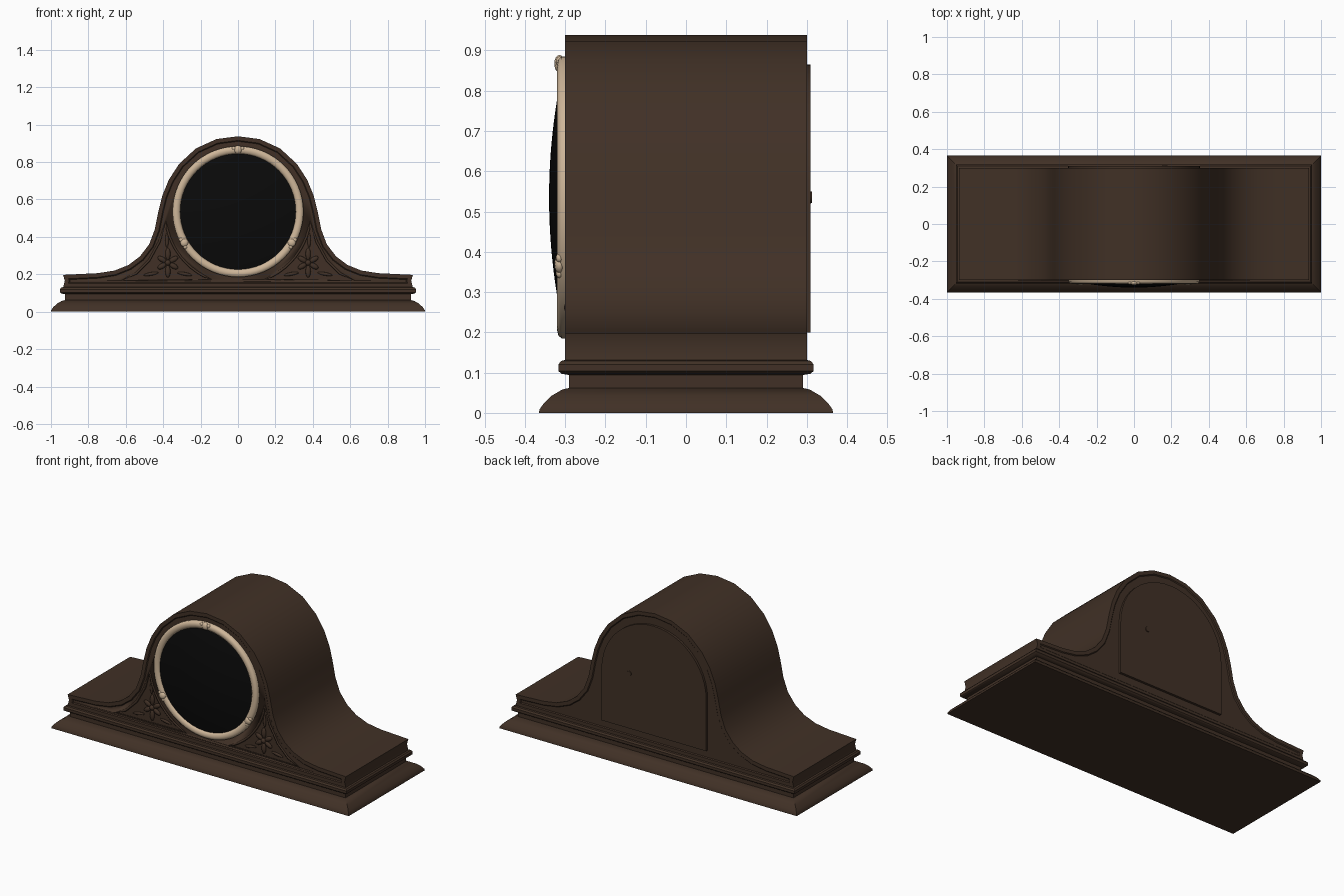
import bpy, bmesh, math
from mathutils import Matrix, Vector

cube = bpy.data.objects.get("Cube")
if cube:
    bpy.data.objects.remove(cube, do_unlink=True)


def material(name, rgb, rough):
    m = bpy.data.materials.new(name)
    m.use_nodes = True
    m.diffuse_color = (*rgb, 1)
    shader = m.node_tree.nodes["Principled BSDF"]
    shader.inputs["Base Color"].default_value = (*rgb, 1)
    shader.inputs["Roughness"].default_value = rough
    return m


WOOD = material("dark_walnut", (0.052, 0.030, 0.019), 0.5)
CREAM = material("pale_brass", (0.62, 0.47, 0.32), 0.4)
BLACK = material("black_glass", (0.003, 0.003, 0.003), 0.3)
DIAL_Z = 0.535


def finish(name, bm, mat, angle=35):
    bmesh.ops.recalc_face_normals(bm, faces=bm.faces)
    mesh = bpy.data.meshes.new(name)
    bm.to_mesh(mesh)
    bm.free()
    ob = bpy.data.objects.new(name, mesh)
    bpy.context.collection.objects.link(ob)
    mesh.materials.append(mat)
    bpy.ops.object.select_all(action="DESELECT")
    ob.select_set(True)
    bpy.context.view_layer.objects.active = ob
    bpy.ops.object.shade_smooth_by_angle(angle=math.radians(angle))
    return ob


def prism(outline, y0, y1):
    """Extrude an x-z outline from y0 to y1."""
    bm = bmesh.new()
    face = bm.faces.new([bm.verts.new((x, y0, z)) for x, z in outline])
    out = bmesh.ops.extrude_face_region(bm, geom=[face])
    moved = [v for v in out["geom"] if isinstance(v, bmesh.types.BMVert)]
    bmesh.ops.translate(bm, verts=moved, vec=(0, y1 - y0, 0))
    bmesh.ops.recalc_face_normals(bm, faces=bm.faces)
    return bm


def stepped_block(name, sections):
    """Loft rectangles, each given as (inset from the plinth edge, height)."""
    bm = bmesh.new()
    rings = []
    for d, z in sections:
        x, y = 1 - d, 0.365 - d
        rings.append([bm.verts.new((sx * x, sy * y, z))
                      for sx, sy in ((-1, -1), (1, -1), (1, 1), (-1, 1))])
    for a, b in zip(rings, rings[1:]):
        for i in range(4):
            j = (i + 1) % 4
            bm.faces.new((a[i], a[j], b[j], b[i]))
    bm.faces.new(rings[0][::-1])
    bm.faces.new(rings[-1])
    return finish(name, bm, WOOD)


def lathe(name, profile, mat, closed):
    """Spin (radius, y) points about the dial axis."""
    bm = bmesh.new()
    verts = [bm.verts.new((r, y, DIAL_Z)) for r, y in profile]
    edges = [bm.edges.new(p) for p in zip(verts, verts[1:])]
    if closed:
        edges.append(bm.edges.new((verts[-1], verts[0])))
    bmesh.ops.spin(bm, geom=verts + edges, cent=(0, 0, DIAL_Z), axis=(0, 1, 0),
                   angle=math.tau, steps=64)
    bmesh.ops.remove_doubles(bm, verts=bm.verts, dist=0.0001)
    return finish(name, bm, mat, 50)


def blob(bm, centre, size, tilt=0):
    """Add an ellipsoid turned about the y axis."""
    m = (Matrix.Translation(centre) @ Matrix.Rotation(tilt, 4, "Y")
         @ Matrix.Diagonal((*size, 1)))
    bmesh.ops.create_uvsphere(bm, u_segments=12, v_segments=8, radius=1, matrix=m)


# Base mouldings
stepped_block("plinth", [(0, 0), (0.001, 0.008), (0.012, 0.024), (0.032, 0.043),
                         (0.058, 0.058), (0.075, 0.062), (0.075, 0.1)])
stepped_block("waist_moulding", [(0.075, 0.094), (0.056, 0.097), (0.048, 0.104),
                                 (0.048, 0.12), (0.055, 0.129), (0.068, 0.132)])

# Case with a humped outline and a sunken front and back
half = [(0.935, 0.13), (0.926, 0.165), (0.935, 0.197), (0.75, 0.206), (0.66, 0.22),
        (0.585, 0.25), (0.525, 0.295), (0.475, 0.36), (0.445, 0.44), (0.425, 0.54),
        (0.405, 0.62), (0.37, 0.705), (0.315, 0.79), (0.225, 0.873), (0.115, 0.923)]
outline = half + [(0, 0.938)] + [(-x, z) for x, z in reversed(half)]
bm = prism(outline, -0.3, 0.3)
for sign in (-1, 1):
    bm.normal_update()
    face = [f for f in bm.faces if f.normal.y * sign > 0.9]
    bmesh.ops.inset_region(bm, faces=face, thickness=0.022, depth=0, use_even_offset=True)
    bmesh.ops.inset_region(bm, faces=face, thickness=0.005, depth=-0.005,
                           use_even_offset=True)
case = finish("case", bm, WOOD)

# Carved corner panels: recess, bead and flower
arc = [math.radians(-8 - 6 * i) for i in range(11)]
panel = [(0.39 * math.cos(a), DIAL_Z + 0.39 * math.sin(a)) for a in arc]
panel += [(0.62, 0.168), (0.545, 0.205), (0.475, 0.275), (0.42, 0.375)]
for side, label in ((1, "left"), (-1, "right")):
    shape = [(x * side, z) for x, z in panel]
    cutter = finish("panel_cutter", prism(shape, -0.34, -0.284), WOOD)
    cutter.hide_render = True
    bpy.context.view_layer.objects.active = case
    mod = case.modifiers.new("panel", "BOOLEAN")
    mod.operation = "DIFFERENCE"
    mod.object = cutter
    bpy.ops.object.modifier_apply(modifier=mod.name)
    bpy.data.objects.remove(cutter, do_unlink=True)

    curve = bpy.data.curves.new(label + "_panel_bead", "CURVE")
    curve.dimensions = "3D"
    curve.bevel_depth = 0.007
    curve.bevel_resolution = 1
    spline = curve.splines.new("POLY")
    spline.points.add(len(shape) - 1)
    for p, (x, z) in zip(spline.points, shape):
        p.co = (x, -0.294, z, 1)
    spline.use_cyclic_u = True
    curve.materials.append(WOOD)
    bead = bpy.data.objects.new(label + "_panel_bead", curve)
    bpy.context.collection.objects.link(bead)

    bm = bmesh.new()
    centre = Vector((0.375 * side, -0.287, 0.262))
    blob(bm, centre, (0.016, 0.016, 0.016))
    for i in range(6):
        a = i * math.tau / 6
        reach = 0.046 if i % 3 == 0 else 0.036
        out = Vector((math.sin(a), 0, math.cos(a)))
        blob(bm, centre + out * reach, (0.014, 0.01, reach * 0.72), a)
    # leaves pointing into the corners of the panel
    for dx, dz, tilt in ((0.09, -0.06, 1.75), (-0.09, -0.06, -1.75), (0.005, 0.12, 0)):
        blob(bm, centre + Vector((dx * side, 0, dz)), (0.009, 0.007, 0.04), tilt * side)
    finish(label + "_panel_flower", bm, WOOD, 60)

# Dial: domed glass and bezel
dome = [(0.318 * i / 12, -0.34 + 0.034 * (i / 12) ** 2) for i in range(13)]
lathe("dial_glass", dome + [(0.318, -0.29)], BLACK, False)
lathe("bezel", [(0.35, -0.285), (0.35, -0.309), (0.343, -0.317), (0.331, -0.32),
                (0.318, -0.317), (0.309, -0.309), (0.309, -0.285)], CREAM, True)

# Three ornaments on the bezel
bm = bmesh.new()
for deg in (90, 210, 330):
    a = math.radians(deg)
    out = Vector((math.cos(a), 0, math.sin(a)))
    along = Vector((-out.z, 0, out.x))
    spot = Vector((0, -0.314, DIAL_Z)) + out * 0.332
    blob(bm, spot, (0.022, 0.013, 0.022))
    for s in (-1, 1):
        blob(bm, spot + along * 0.022 * s + out * 0.006, (0.012, 0.009, 0.012))
finish("bezel_ornaments", bm, CREAM, 60)

# Arched back door with its round latch
R = 0.352
arch = [(R * math.cos(math.pi * i / 24), 0.513 + R * math.sin(math.pi * i / 24))
        for i in range(25)]
finish("back_door", prism([(R, 0.2)] + arch + [(-R, 0.2)], 0.28, 0.309), WOOD)
bm = bmesh.new()
bmesh.ops.create_cone(bm, cap_ends=True, segments=20, radius1=0.018, radius2=0.014,
                      depth=0.02, matrix=Matrix.Translation((0.165, 0.303, DIAL_Z))
                      @ Matrix.Rotation(-math.pi / 2, 4, "X"))
finish("door_latch", bm, WOOD)
